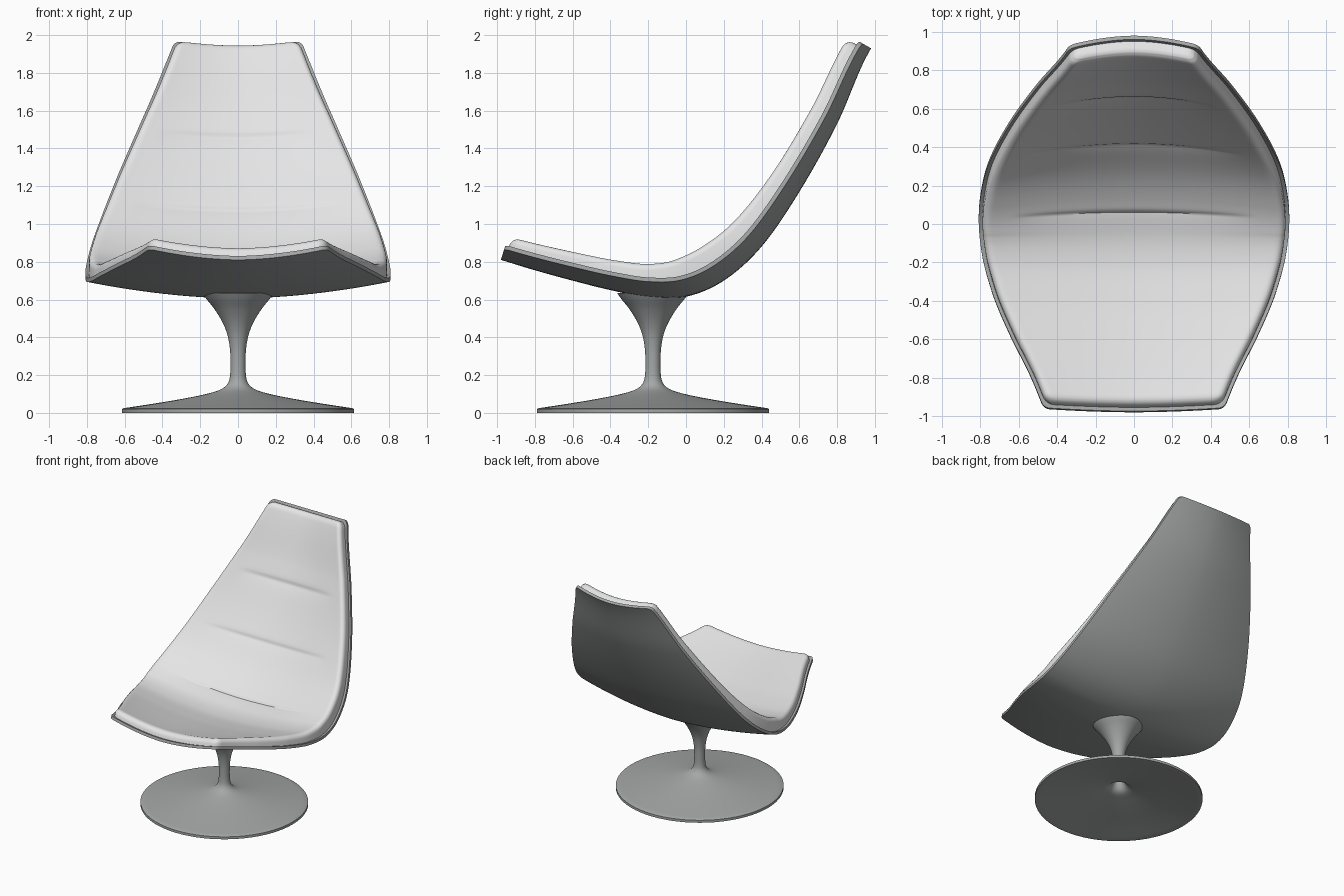
import bpy, bmesh, math
from mathutils import Vector

cube = bpy.data.objects.get("Cube")
if cube:
    bpy.data.objects.remove(cube)


def material(name, rgb):
    m = bpy.data.materials.new(name)
    m.use_nodes = True
    m.diffuse_color = (*rgb, 1)
    bsdf = next(n for n in m.node_tree.nodes if n.type == 'BSDF_PRINCIPLED')
    bsdf.inputs["Base Color"].default_value = (*rgb, 1)
    return m


GREY = material("grey shell", (0.37, 0.39, 0.38))
WHITE = material("white upholstery", (0.78, 0.78, 0.78))


def finish(name, bm, mat, angle):
    bmesh.ops.recalc_face_normals(bm, faces=bm.faces)
    mesh = bpy.data.meshes.new(name)
    bm.to_mesh(mesh)
    bm.free()
    mesh.materials.append(mat)
    ob = bpy.data.objects.new(name, mesh)
    bpy.context.collection.objects.link(ob)
    bpy.ops.object.select_all(action='DESELECT')
    ob.select_set(True)
    bpy.context.view_layer.objects.active = ob
    bpy.ops.object.shade_smooth_by_angle(angle=math.radians(angle))
    return ob


def spline(p0, p1, p2, p3, t):
    return [0.5 * (2 * b + (c - a) * t + (2 * a - 5 * b + 4 * c - d) * t * t
                   + (3 * b - a - 3 * c + d) * t ** 3)
            for a, b, c, d in zip(p0, p1, p2, p3)]


# Centre line of the seat underside: y, z, half width, side lift, padding height
KEYS = [
    (-.98, .81, .47, .06, .08), (-.8, .755, .545, .065, .085),
    (-.6, .70, .645, .07, .09), (-.4, .65, .73, .075, .095),
    (-.2, .612, .785, .083, .105), (0, .615, .807, .092, .125),
    (.2, .70, .80, .095, .13), (.4, .88, .755, .09, .12),
    (.6, 1.17, .65, .082, .105), (.8, 1.53, .50, .072, .10),
    (.98, 1.93, .335, .055, .095)]
first = [2 * a - b for a, b in zip(KEYS[0], KEYS[1])]
last = (1.24, 2.27, .18, .04, .09)
padded = [first] + KEYS + [last]
STEPS = 40
curve = [spline(*padded[i:i + 4], k / STEPS)
         for i in range(len(KEYS) - 1) for k in range(STEPS)] + [list(KEYS[-1])]
arc = [0.0]
for a, b in zip(curve, curve[1:]):
    arc.append(arc[-1] + math.hypot(b[0] - a[0], b[1] - a[1]))
LENGTH = arc[-1]


def station(s):
    """Interpolated keys and inward normal at arc length s."""
    i = next((k for k in range(1, len(arc)) if arc[k] >= s), len(arc) - 1)
    t = (s - arc[i - 1]) / (arc[i] - arc[i - 1])
    vals = [a + (b - a) * t for a, b in zip(curve[i - 1], curve[i])]
    lo, hi = curve[max(i - 3, 0)], curve[min(i + 2, len(curve) - 1)]
    tangent = Vector((0, hi[0] - lo[0], hi[1] - lo[1])).normalized()
    return vals, Vector((0, -tangent.z, tangent.y))


def quarter_round(d, r):
    return math.sqrt(max(0, 1 - max(0, 1 - d / r) ** 2))


def curved_pad(name, mat, inset, corner, lower, upper, rows, cols):
    """Closed slab following the seat curve between two offset functions."""
    ends = [.0015, .004, .008, .013, .019]
    span = LENGTH - 2 * inset
    dist = sorted([span * k / rows for k in range(rows + 1)]
                  + ends + [span - e for e in ends])
    us = [math.sin(math.pi / 2 * (2 * k / cols - 1)) for k in range(cols + 1)]
    bm = bmesh.new()
    grids = ([], [])
    for d in dist:
        s = inset + d
        (y, z, w, lift, pad), n = station(s)
        end = max(0, min(d, span - d))
        half = w - inset - corner * (1 - quarter_round(end, corner))
        for grid, offset in zip(grids, (lower, upper)):
            line = []
            for u in us:
                x = u * half
                rise = lift * abs(x / w) ** 1.8
                rise += offset(s, u, half * (1 - abs(u)), end, pad)
                line.append(bm.verts.new(Vector((x, y, z)) + n * rise))
            grid.append(line)
    for g in grids:
        for a, b in zip(g, g[1:]):
            for j in range(cols):
                bm.faces.new((a[j], a[j + 1], b[j + 1], b[j]))
    # Close the perimeter between the two surfaces
    rims = [g[0] + [r[-1] for r in g[1:-1]] + g[-1][::-1]
            + [r[0] for r in g[-2:0:-1]] for g in grids]
    for j in range(len(rims[0])):
        bm.faces.new((rims[0][j - 1], rims[0][j], rims[1][j], rims[1][j - 1]))
    return finish(name, bm, mat, 40)


# Thin moulded shell
curved_pad("seat_shell", GREY, 0, .03,
           lambda *a: 0, lambda *a: .022, 90, 36)

# Upholstery with rolled edges and three folds across the back
folds = [next(s for s, c in zip(arc, curve) if c[0] >= y) for y in (.11, .50, .74)]
ROLL = .04


def cushion_top(s, u, edge, end, pad):
    roll = quarter_round(edge, ROLL) * quarter_round(end, ROLL)
    fade = max(0, 1 - (abs(u) / .8) ** 3)
    dent = 0
    for f in folds:
        width = .06 if s < f else .014
        dent += .013 * math.exp(-abs(s - f) / width)
    return pad - ROLL * (1 - roll) - dent * fade


curved_pad("seat_cushion", WHITE, .02, .04,
           lambda *a: .012, cushion_top, 220, 44)

# Turned pedestal: flared top, slim neck, wide disc foot hollow underneath
upper = [(.19, .635), (.165, .60), (.125, .55), (.085, .485), (.058, .42),
         (.044, .35), (.04, .28), (.042, .20), (.055, .155), (.09, .125),
         (.16, .102), (.28, .077), (.44, .05), (.605, .025)]
under = [(.60, .0), (.44, .03), (.28, .057), (.16, .08), (.08, .10),
         (.045, .14), (.03, .2)]


def smooth_profile(pts):
    p = [pts[0]] + pts + [pts[-1]]
    return [spline(*p[i:i + 4], k / 4)
            for i in range(len(pts) - 1) for k in range(4)] + [pts[-1]]


profile = smooth_profile(upper) + [(.615, .02), (.615, 0)] + smooth_profile(under) + [(0, .22)]
bm = bmesh.new()
verts = [bm.verts.new((r, 0, z)) for r, z in profile]
edges = [bm.edges.new(pair) for pair in zip(verts, verts[1:])]
bmesh.ops.spin(bm, geom=verts + edges, cent=(0, 0, 0), axis=(0, 0, 1),
               angle=2 * math.pi, steps=72, use_merge=True)
bmesh.ops.remove_doubles(bm, verts=bm.verts, dist=1e-5)
pedestal = finish("pedestal", bm, GREY, 35)
pedestal.location.y = -.175
